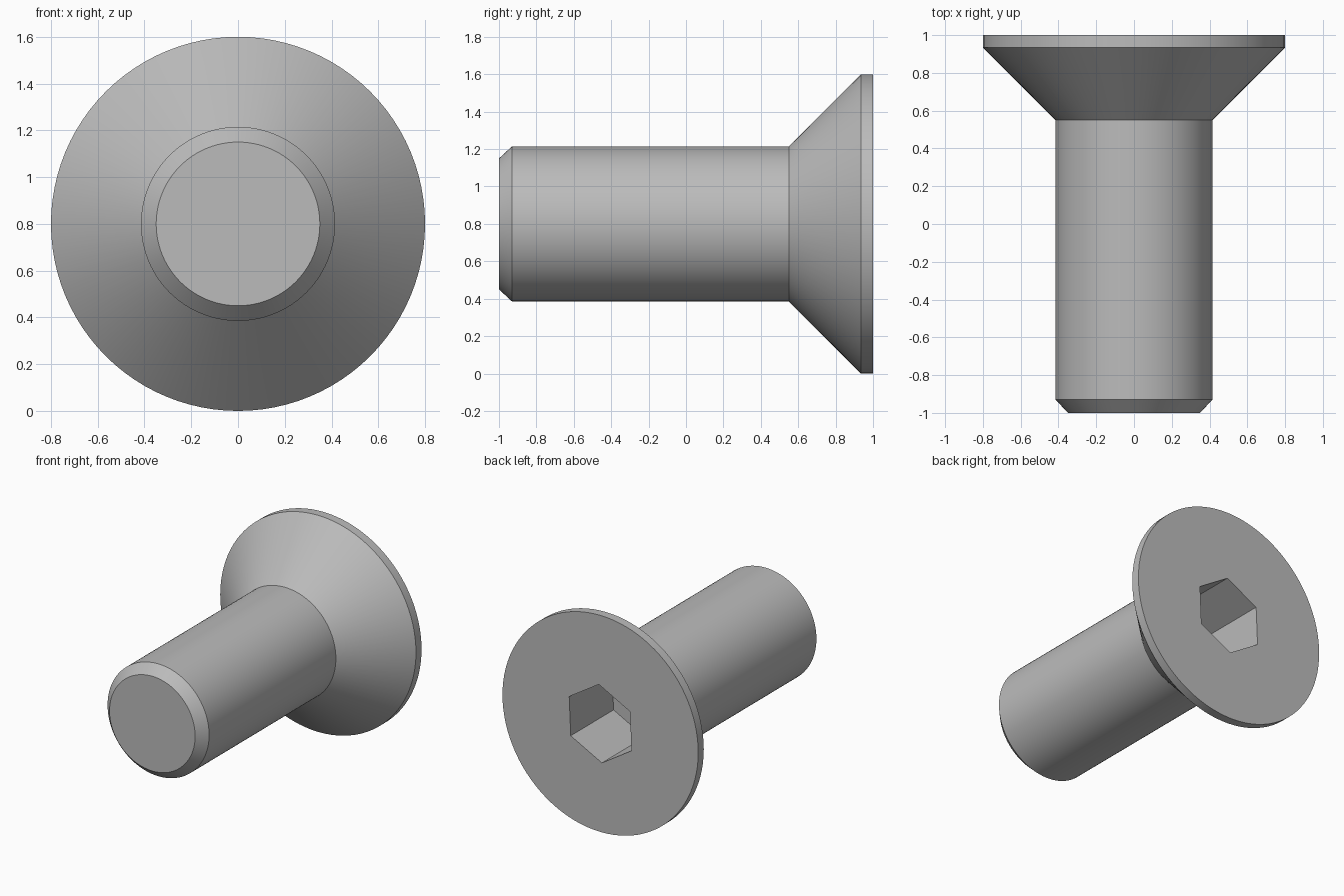
import bpy, bmesh
from math import radians, pi
from mathutils import Matrix, Vector

cube = bpy.data.objects.get("Cube")
if cube:
    bpy.data.objects.remove(cube, do_unlink=True)

CENTRE_Z = 0.8
SEGMENTS = 96

steel = bpy.data.materials.new("grey_steel")
steel.use_nodes = True
colour = (0.5, 0.5, 0.5, 1)
steel.diffuse_color = colour
steel.node_tree.nodes["Principled BSDF"].inputs["Base Color"].default_value = colour


def add_object(name, bm):
    bmesh.ops.recalc_face_normals(bm, faces=bm.faces)
    mesh = bpy.data.meshes.new(name)
    bm.to_mesh(mesh)
    bm.free()
    mesh.materials.append(steel)
    obj = bpy.data.objects.new(name, mesh)
    bpy.context.collection.objects.link(obj)
    return obj


# Screw body: chamfered shank and countersunk head, turned about the y axis
profile = [(-1, 0.35), (-0.93, 0.415), (0.55, 0.415), (0.935, 0.8), (1, 0.8)]
bm = bmesh.new()
verts = [bm.verts.new((0, y, CENTRE_Z + r)) for y, r in profile]
edges = [bm.edges.new(pair) for pair in zip(verts, verts[1:])]
bmesh.ops.spin(bm, geom=verts + edges, cent=(0, 0, CENTRE_Z), axis=(0, 1, 0),
               angle=2 * pi, steps=SEGMENTS, use_merge=True)
bmesh.ops.remove_doubles(bm, verts=bm.verts, dist=0.0001)
bmesh.ops.holes_fill(bm, edges=[e for e in bm.edges if e.is_boundary], sides=0)
screw = add_object("countersunk_screw", bm)

# Hexagonal key socket, cut into the flat of the head
SOCKET_RADIUS, SOCKET_FLOOR, SOCKET_TOP = 0.287, 0.5, 1.2
bm = bmesh.new()
place = (Matrix.Translation(Vector((0, (SOCKET_FLOOR + SOCKET_TOP) / 2, CENTRE_Z)))
         @ Matrix.Rotation(radians(2.5), 4, 'Y') @ Matrix.Rotation(radians(90), 4, 'X'))
bmesh.ops.create_cone(bm, cap_ends=True, segments=6, radius1=SOCKET_RADIUS,
                      radius2=SOCKET_RADIUS, depth=SOCKET_TOP - SOCKET_FLOOR, matrix=place)
cutter = add_object("socket_cutter", bm)
cutter.hide_render = True

cut = screw.modifiers.new("socket", 'BOOLEAN')
cut.operation = 'DIFFERENCE'
cut.solver = 'EXACT'
cut.object = cutter

# Bake the cut, then smooth the round surfaces and keep the edges crisp
bpy.ops.object.select_all(action='DESELECT')
bpy.context.view_layer.objects.active = screw
screw.select_set(True)
bpy.ops.object.modifier_apply(modifier=cut.name)
bpy.data.objects.remove(cutter, do_unlink=True)
bpy.ops.object.shade_smooth_by_angle(angle=radians(30))
